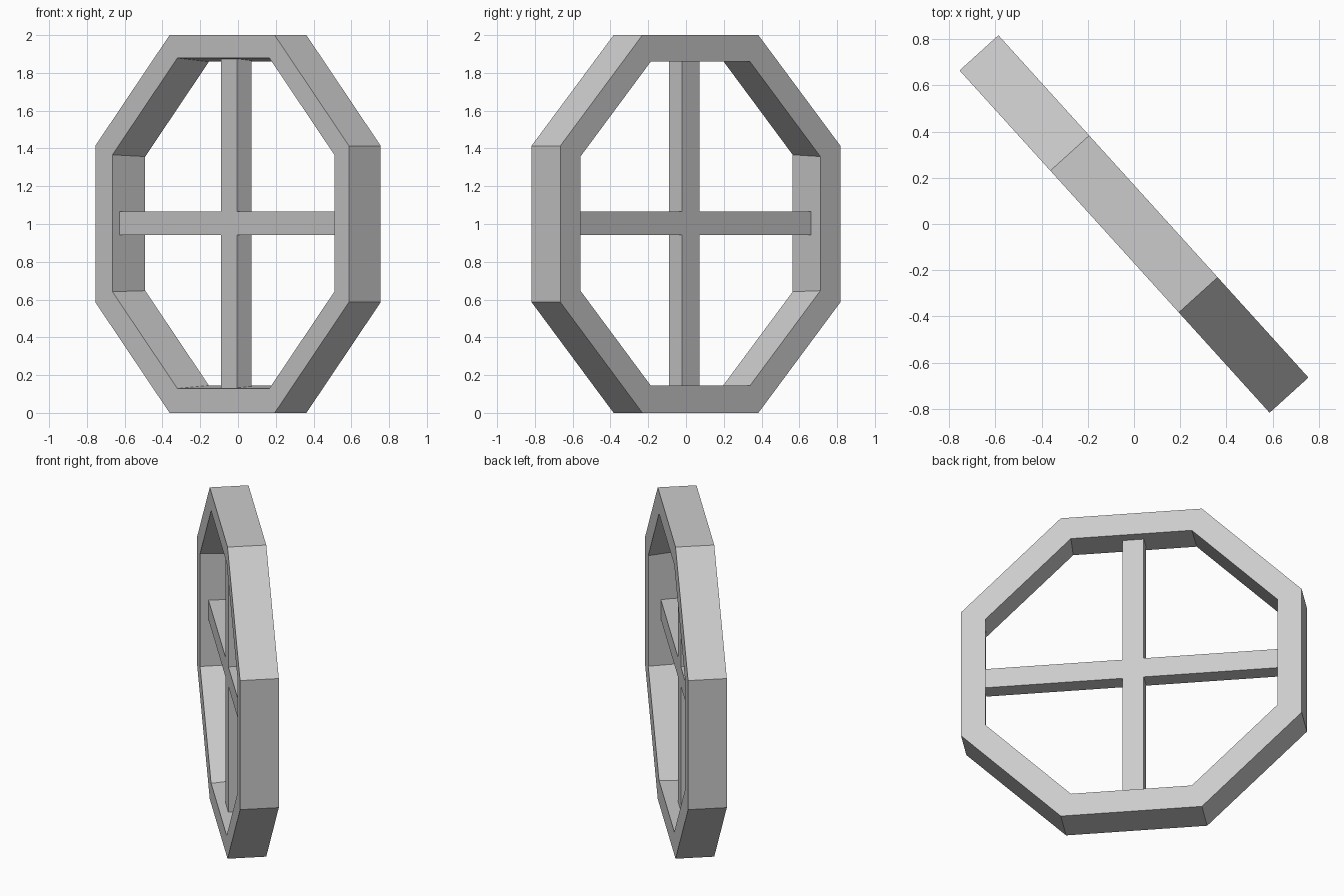
import bpy, bmesh
from math import pi, cos, sin, radians
from mathutils import Matrix

if "Cube" in bpy.data.objects:
    bpy.data.objects.remove(bpy.data.objects["Cube"])

TURN = Matrix.Rotation(radians(-47.83), 4, 'Z')   # the wheel stands turned about z
HALF = 0.1135                                     # half thickness of the rim


def finish(bm, name):
    bmesh.ops.recalc_face_normals(bm, faces=bm.faces)
    bm.transform(TURN)
    mesh = bpy.data.meshes.new(name)
    bm.to_mesh(mesh)
    bm.free()
    bpy.context.collection.objects.link(bpy.data.objects.new(name, mesh))


def octagon(bm, apothem, y, dx=0.0, dz=0.0):
    r = apothem / cos(pi / 8)
    angles = [pi / 8 + i * pi / 4 for i in range(8)]
    return [bm.verts.new((dx + r * cos(a), y, 1 + dz + r * sin(a))) for a in angles]


# Octagonal rim: four loops bridged into a ring, opening slightly tapered
bm = bmesh.new()
loops = [octagon(bm, 1.0, -HALF), octagon(bm, 1.0, HALF),
         octagon(bm, 0.857, HALF, 0.0, 0.002),
         octagon(bm, 0.875, -HALF, 0.01, 0.004)]
for k in range(4):
    a, b = loops[k], loops[(k + 1) % 4]
    for i in range(8):
        j = (i + 1) % 8
        bm.faces.new((a[i], a[j], b[j], b[i]))
finish(bm, "rim")


# Crossed bars, sunk a little into the rim
def bar(name, size_x, size_z):
    bm = bmesh.new()
    bmesh.ops.create_cube(bm, size=1.0, matrix=Matrix.Translation((0, -0.013, 1.003))
                          @ Matrix.Diagonal((size_x, 0.103, size_z, 1)))
    finish(bm, name)


bar("vertical_bar", 0.125, 1.75)
bar("horizontal_bar", 1.75, 0.125)
